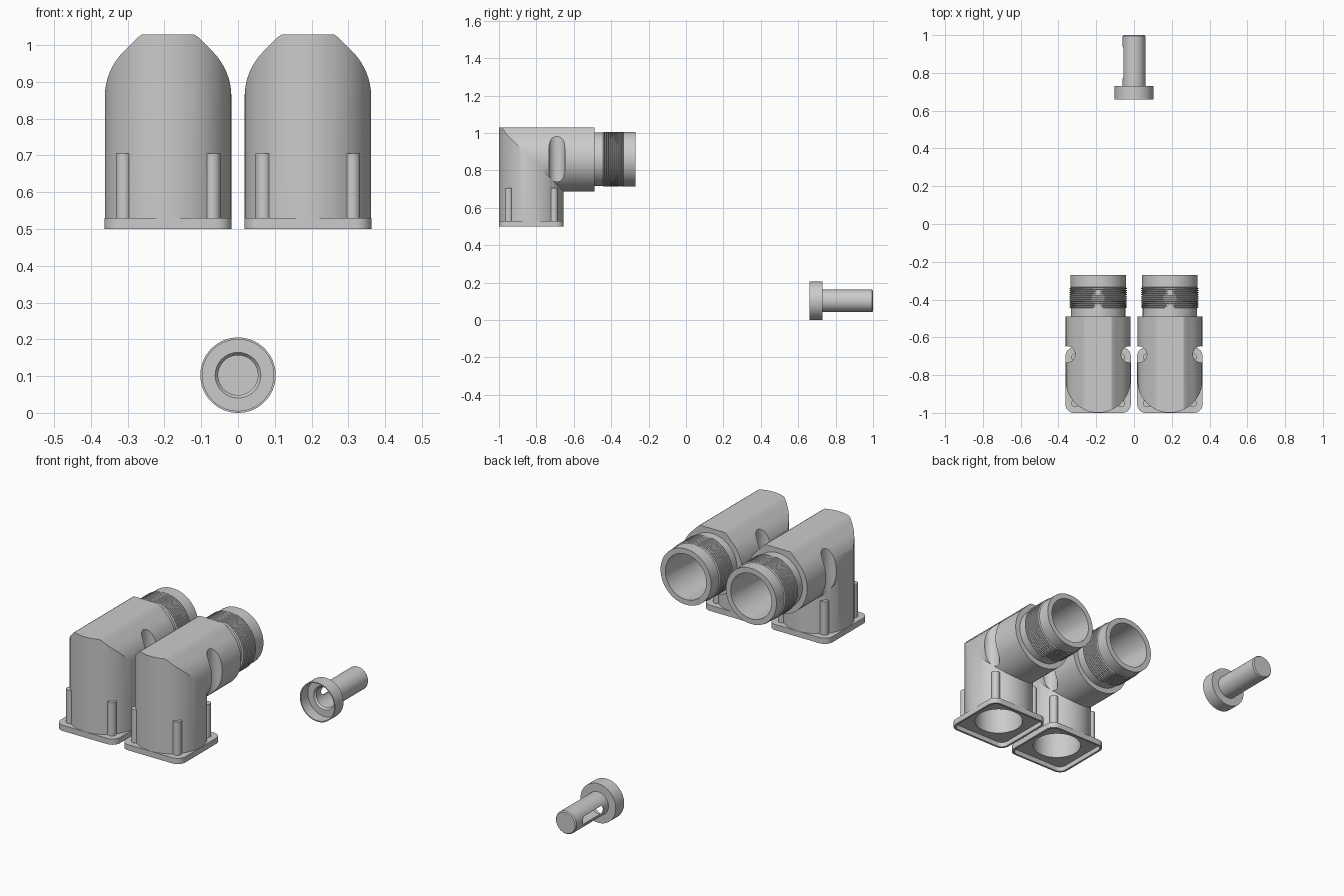
import bpy, bmesh, math
from mathutils import Matrix, Vector

if "Cube" in bpy.data.objects:
    bpy.data.objects.remove(bpy.data.objects["Cube"])

ZC, YC, X = 0.86, -0.827, 0.19      # barrel axis height, riser axis, elbow spacing


def make(name, bm):
    bmesh.ops.recalc_face_normals(bm, faces=bm.faces[:])
    me = bpy.data.meshes.new(name)
    bm.to_mesh(me)
    bm.free()
    ob = bpy.data.objects.new(name, me)
    bpy.context.collection.objects.link(ob)
    return ob


def loft(name, rings):
    # skin closed rings and cap both ends
    bm = bmesh.new()
    vs = [[bm.verts.new(p) for p in r] for r in rings]
    n = len(vs[0])
    for a, b in zip(vs, vs[1:]):
        for i in range(n):
            j = (i + 1) % n
            bm.faces.new((a[i], a[j], b[j], b[i]))
    bm.faces.new(vs[0])
    bm.faces.new(vs[-1])
    return make(name, bm)


def lathe(name, prof, x=0, z=0, n=64):
    # prof is a list of (y, radius) about an axis along y
    return loft(name, [[(x + r * math.cos(2 * math.pi * i / n), y, z + r * math.sin(2 * math.pi * i / n))
                        for i in range(n)] for y, r in prof])


def post(name, x, y, r, z0, z1, n=32):
    return loft(name, [[(x + r * math.cos(2 * math.pi * i / n), y + r * math.sin(2 * math.pi * i / n), z)
                        for i in range(n)] for z in (z0, z1)])


def rounded_square(name, h, c, z0, z1):
    pts = []
    for k in range(4):
        q = math.pi / 4 + k * math.pi / 2
        cx, cy = (h - c) * math.sqrt(2) * math.cos(q), (h - c) * math.sqrt(2) * math.sin(q)
        for i in range(9):
            a = k * math.pi / 2 + i * math.pi / 16
            pts.append((cx + c * math.cos(a), cy + c * math.sin(a)))
    return loft(name, [[(X + x, YC + y, z) for x, y in pts] for z in (z0, z1)])


def elbow(name, r, z0, y1, flat_top):
    # round riser mitred into a horizontal barrel, optionally with a flat chamfered roof
    bottom, mitre, end = [], [], []
    for i in range(64):
        a = 2 * math.pi * i / 64
        c, s = math.cos(a), math.sin(a)
        h = s
        if flat_top and s > 0.7:
            if abs(abs(c) - 0.3827) < 0.01:
                c = math.copysign(0.4142, c)
            h = min(0.98, math.sqrt(2) - abs(c))
            s = math.sqrt(1 - c * c)
        bottom.append((X + r * c, YC - r * s, z0))
        mitre.append((X + r * c, YC - r * s, ZC + r * h))
        end.append((X + r * c, y1, ZC + r * h))
    return loft(name, [bottom, mitre, end])


def combine(ob, other, op):
    m = ob.modifiers.new("bool", 'BOOLEAN')
    m.operation, m.object, m.solver = op, other, 'EXACT'
    bpy.context.view_layer.objects.active = ob
    bpy.ops.object.modifier_apply(modifier=m.name)
    bpy.data.objects.remove(other, do_unlink=True)


def smooth(ob):
    bpy.ops.object.select_all(action='DESELECT')
    ob.select_set(True)
    bpy.context.view_layer.objects.active = ob
    bpy.ops.object.shade_smooth_by_angle(angle=math.radians(25))


# elbow body with side grooves
body = elbow("elbow_fitting_right", 0.172, 0.51, -0.49, True)
for s in (-1, 1):
    combine(body, post("groove", X + s * 0.165, -0.69, 0.043, 0.6, 1.1), 'DIFFERENCE')

# threaded neck, thread crests flattened above and below
prof = [(-0.51, 0.144), (-0.445, 0.144)]
for i in range(10):
    y = -0.445 + i * 0.011
    prof += [(y + 0.003, 0.152), (y + 0.007, 0.152), (y + 0.011, 0.144)]
prof += [(-0.334, 0.147), (-0.27, 0.147)]
neck = lathe("neck", prof, X, ZC)
bm = bmesh.new()
bmesh.ops.create_cube(bm, size=1, matrix=Matrix.Translation((X, -0.39, ZC)) @ Matrix.Diagonal((0.4, 0.4, 0.292, 1)))
combine(neck, make("clip", bm), 'INTERSECT')
combine(body, neck, 'UNION')

# mounting flange and corner posts
combine(body, rounded_square("flange", 0.173, 0.045, 0.5, 0.53), 'UNION')
for sx in (-1, 1):
    for sy in (-1, 1):
        combine(body, post("corner_post", X + sx * 0.121, YC + sy * 0.121, 0.021, 0.515, 0.705), 'UNION')

# hollow: recess under the flange and a mitred bore
combine(body, rounded_square("recess", 0.162, 0.035, 0.45, 0.525), 'DIFFERENCE')
combine(body, elbow("bore", 0.119, 0.45, -0.2, False), 'DIFFERENCE')
smooth(body)

# second elbow
twin = body.copy()
twin.data = body.data.copy()
twin.name = "elbow_fitting_left"
twin.location.x = -2 * X
bpy.context.collection.objects.link(twin)

# hollow plug: cupped head, closed shaft, slot on the left side
PZ = 0.1025
plug = lathe("plug", [(0.73, 0.095), (0.73, 0.1025), (0.66, 0.1025), (0.66, 0.097), (0.718, 0.097),
                      (0.718, 0.062), (0.73, 0.054), (0.98, 0.054), (0.98, 0.02)][:1] and
             [(0.98, 0.054), (0.728, 0.054), (0.718, 0.062), (0.718, 0.097), (0.66, 0.097), (0.66, 0.1025),
              (0.73, 0.1025), (0.73, 0.06), (0.994, 0.06), (1.0, 0.055)], 0, PZ)
slot = []
for i in range(32):
    a = 2 * math.pi * i / 32
    slot.append((0.855 + math.copysign(0.065, math.cos(a)) + 0.022 * math.cos(a), PZ + 0.022 * math.sin(a)))
combine(plug, loft("slot", [[(x, y, z) for y, z in slot] for x in (-0.1, 0)]), 'DIFFERENCE')
smooth(plug)
